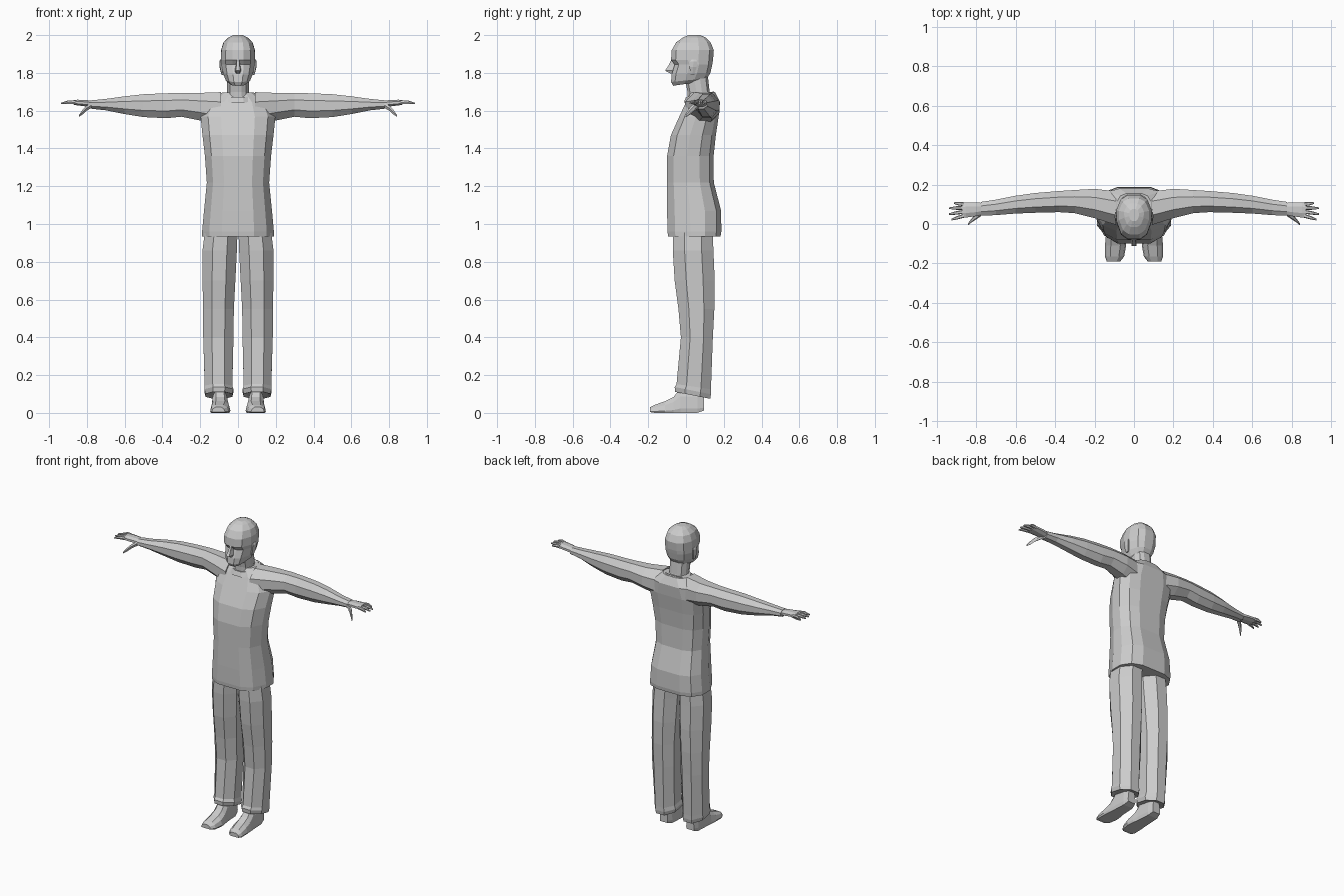
import bpy, bmesh

# Half outlines (right side, front to back) in the range -1..1
BODY = [(.45, -1), (.8, -.72), (1, -.15), (1, .4), (.8, .82), (.45, 1)]
HEAD = [(.33, -1), (.72, -.78), (.98, -.2), (1, .3), (.75, .8), (.35, 1)]
OCT = [(.42, -1), (1, -.42), (1, .42), (.42, 1)]
SHOE = [(.9, -1), (1, -.65), (.85, .35), (.45, 1)]
QUAD = [(1, -1), (.5, 1)]
SLIM = [(.6, -1), (1, 0), (.6, 1)]


def loft(name, axis, half, rows, mirror=False):
    """Loft closed sections; each row is position, a0, a1, b0, b1 and optional tilt."""
    pattern = half + [(-a, b) for a, b in reversed(half)]
    bm = bmesh.new()
    rings = []
    for row in rows:
        pos, a0, a1, b0, b1 = row[:5]
        tilt = row[5] if len(row) > 5 else 0
        ring = []
        for u, v in pattern:
            a = (a0 + a1) / 2 + u * (a1 - a0) / 2
            b = (b0 + b1) / 2 + v * (b1 - b0) / 2
            p = pos + tilt * b
            co = {'x': (p, a, b), 'y': (a, p, b), 'z': (a, b, p)}[axis]
            ring.append(bm.verts.new(co))
        rings.append(ring)
    n = len(pattern)
    for lo, hi in zip(rings, rings[1:]):
        for i in range(n):
            bm.faces.new((lo[i], lo[(i + 1) % n], hi[(i + 1) % n], hi[i]))
    bm.faces.new(rings[0])
    bm.faces.new(rings[-1])
    bmesh.ops.recalc_face_normals(bm, faces=bm.faces)
    me = bpy.data.meshes.new(name)
    bm.to_mesh(me)
    bm.free()
    ob = bpy.data.objects.new(name, me)
    bpy.context.collection.objects.link(ob)
    if mirror:
        ob.modifiers.new("mirror", 'MIRROR').use_mirror_merge = False
    return ob


def centred(rows):
    """Turn (z, half width, front, back, tilt) into loft rows about x = 0."""
    return [(r[0], -r[1], r[1], *r[2:]) for r in rows]


# Long tunic
loft("tunic", 'z', BODY, centred([
    (.935, .19, -.095, .183), (.96, .19, -.098, .187), (1.07, .18, -.1, .186),
    (1.22, .165, -.1, .147), (1.36, .175, -.1, .146), (1.47, .188, -.08, .158),
    (1.57, .198, -.035, .173), (1.645, .165, 0, .18), (1.695, .085, .025, .155)]))

# Sleeved arms
loft("arm", 'x', OCT, [
    (.09, -.005, .165, 1.52, 1.698), (.2, .03, .178, 1.548, 1.694),
    (.3, .055, .172, 1.568, 1.694), (.38, .06, .167, 1.56, 1.692),
    (.5, .057, .157, 1.566, 1.687), (.6, .053, .143, 1.582, 1.676),
    (.7, .045, .123, 1.602, 1.662), (.775, .042, .112, 1.61, 1.655)], True)

# Hands: palm, four fanned fingers, drooping thumb
loft("palm", 'x', OCT, [
    (.76, .05, .106, 1.618, 1.65), (.8, .04, .11, 1.622, 1.656),
    (.85, .033, .11, 1.628, 1.658), (.872, .034, .108, 1.632, 1.655)], True)
for i, (tip, y0, y1) in enumerate([(.925, .042, .022), (.938, .062, .05),
                                   (.937, .082, .08), (.912, .1, .106)]):
    mid, ym = (.865 + tip) / 2, (y0 + y1) / 2
    loft(f"finger_{i + 1}", 'x', SLIM, [
        (.86, y0 - .01, y0 + .01, 1.634, 1.654),
        (mid, ym - .009, ym + .009, 1.636, 1.654),
        (tip, y1 - .004, y1 + .004, 1.634, 1.642)], True)
loft("thumb", 'x', SLIM, [
    (.775, .04, .075, 1.615, 1.643), (.805, .02, .048, 1.597, 1.624),
    (.825, .006, .025, 1.578, 1.602), (.842, -.008, .002, 1.567, 1.577)], True)

# Neck and slanted collar
loft("neck", 'z', HEAD, centred([
    (1.63, .065, .01, .15), (1.7, .058, .008, .125), (1.79, .058, -.01, .115)]))
loft("collar", 'z', HEAD, centred([
    (1.645, .095, -.012, .165, .15), (1.672, .075, .0, .148, .2),
    (1.668, .06, .012, .135, .2)]))

# Head with sunken eye line
loft("head", 'z', HEAD, centred([
    (1.742, .045, -.068, .085, .15), (1.76, .066, -.079, .112, .1),
    (1.795, .08, -.076, .13, .05), (1.845, .09, -.06, .139),
    (1.868, .091, -.079, .143), (1.92, .09, -.076, .147),
    (1.962, .077, -.052, .13), (1.988, .05, -.015, .103), (2.0, .025, .015, .075)]))
loft("nose", 'z', QUAD[::-1] and [(.6, -1), (1, 1)], centred([
    (1.798, .014, -.085, -.06), (1.812, .02, -.111, -.05),
    (1.84, .013, -.092, -.045), (1.87, .01, -.078, -.045)]))
loft("ear", 'z', SLIM, [
    (1.79, .078, .087, .025, .045), (1.83, .08, .098, .018, .056),
    (1.86, .082, .099, .02, .06), (1.872, .084, .093, .03, .052)], True)

# Trousers with gathered, slanted cuffs
loft("trouser_leg", 'z', OCT, [
    (.105, .045, .155, -.035, .1, -.2), (.1, .03, .172, -.058, .128, -.2),
    (.125, .024, .178, -.06, .132, -.2), (.145, .03, .176, -.05, .132, -.15),
    (.4, .024, .184, -.027, .142), (.55, .022, .186, -.04, .15),
    (.7, .014, .187, -.06, .152), (.86, .006, .188, -.07, .145),
    (1.0, .001, .17, -.07, .14)], True)

# Shoes
loft("shoe", 'y', SHOE, [
    (-.19, .07, .138, .004, .03), (-.165, .05, .147, 0, .043),
    (-.11, .04, .147, 0, .062), (-.065, .045, .143, 0, .085),
    (-.03, .052, .14, 0, .13), (.06, .058, .135, 0, .13),
    (.095, .068, .126, .012, .1)], True)
